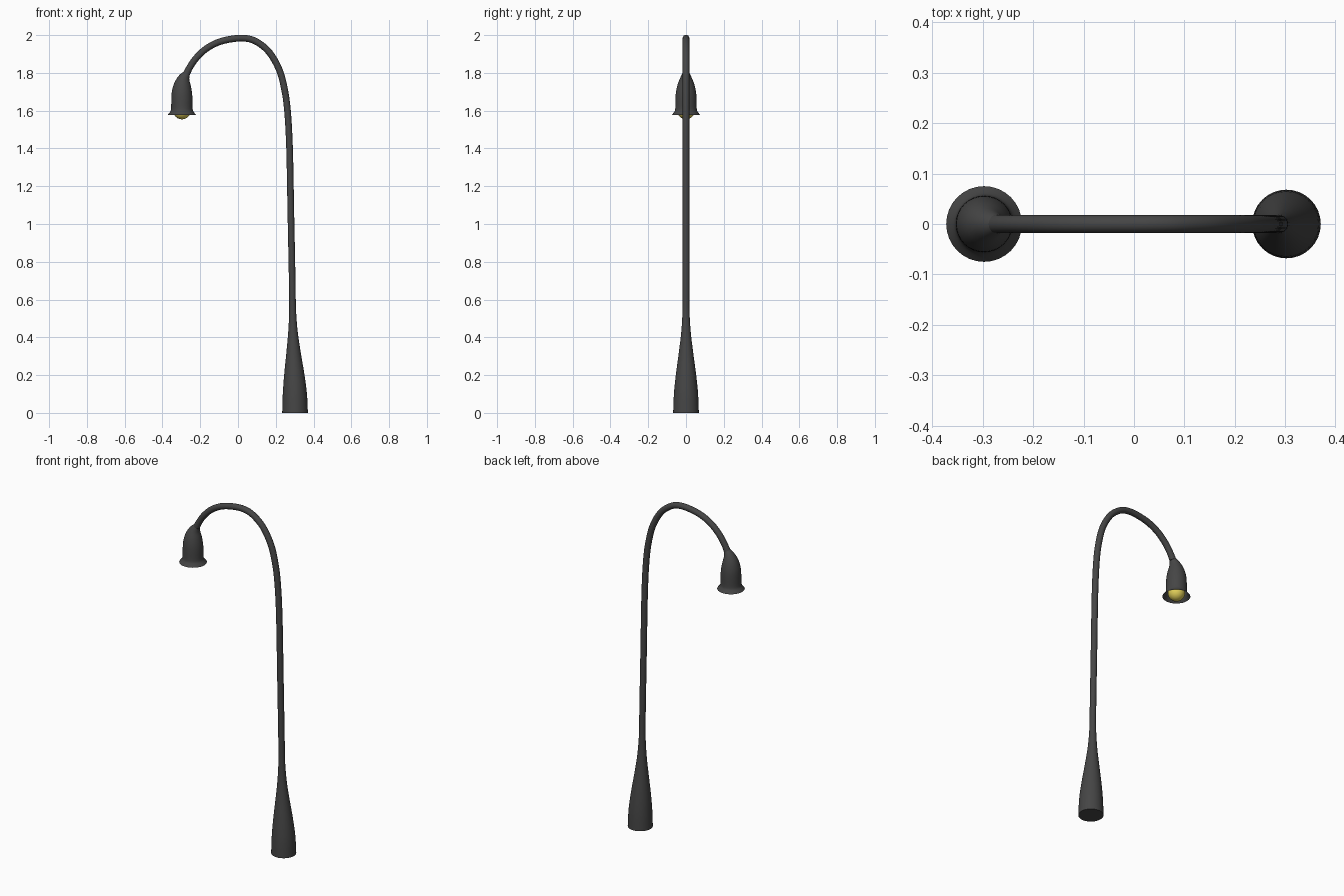
import bpy, bmesh, math
from mathutils import Vector

if "Cube" in bpy.data.objects:
    bpy.data.objects.remove(bpy.data.objects["Cube"])


def material(name, color):
    m = bpy.data.materials.new(name)
    m.diffuse_color = color
    m.use_nodes = True
    m.node_tree.nodes["Principled BSDF"].inputs["Base Color"].default_value = m.diffuse_color
    return m


def catmull(pts, steps):
    # smooth interpolation of (x, z, radius) stations
    p = [Vector(q) for q in pts]
    p = [2 * p[0] - p[1]] + p + [2 * p[-1] - p[-2]]
    out = []
    for i in range(1, len(p) - 2):
        a, b, c, d = p[i - 1:i + 3]
        for k in range(steps):
            t = k / steps
            out.append(0.5 * (2 * b + (c - a) * t + (2 * a - 5 * b + 4 * c - d) * t * t
                              + (3 * b - a - 3 * c + d) * t ** 3))
    return out + [p[-2]]


def sweep(name, pts, steps, mat, cap_start=False, sides=32):
    # round tube of varying radius along a path in the xz plane
    st = catmull(pts, steps)
    bm = bmesh.new()
    rings = []
    for i, s in enumerate(st):
        a, b = st[max(i - 1, 0)], st[min(i + 1, len(st) - 1)]
        t = Vector((b.x - a.x, 0, b.y - a.y)).normalized()
        if i in (0, len(st) - 1) and abs(t.z) > 0.9:
            t = Vector((0, 0, math.copysign(1, t.z)))
        n = Vector((t.z, 0, -t.x))
        ring = []
        for k in range(sides):
            w = 2 * math.pi * k / sides
            ring.append(bm.verts.new(Vector((s.x, 0, s.y)) + s.z *
                                     (n * math.cos(w) + Vector((0, math.sin(w), 0)))))
        rings.append(ring)
    for r, q in zip(rings, rings[1:]):
        for k in range(sides):
            j = (k + 1) % sides
            bm.faces.new((r[k], r[j], q[j], q[k]))
    if cap_start:
        bm.faces.new(rings[0][::-1])
    bmesh.ops.recalc_face_normals(bm, faces=bm.faces)
    me = bpy.data.meshes.new(name)
    bm.to_mesh(me)
    bm.free()
    ob = bpy.data.objects.new(name, me)
    bpy.context.collection.objects.link(ob)
    finish(ob, mat)
    return ob


def finish(ob, mat):
    ob.data.materials.append(mat)
    bpy.ops.object.select_all(action='DESELECT')
    ob.select_set(True)
    bpy.context.view_layer.objects.active = ob
    bpy.ops.object.shade_smooth_by_angle(angle=math.radians(50))


dark = material("dark_metal", (0.06, 0.06, 0.06, 1))
yellow = material("bulb_yellow", (0.75, 0.62, 0.1, 1))

# Post: flared foot, slim pole and curved arm
sweep("post", [
    (0.302, 0.0, 0.068), (0.301, 0.1, 0.064), (0.298, 0.2, 0.054), (0.294, 0.32, 0.038),
    (0.291, 0.43, 0.025), (0.289, 0.55, 0.018), (0.287, 0.7, 0.0175), (0.28, 1.05, 0.0175),
    (0.273, 1.4, 0.0175), (0.262, 1.6, 0.0175), (0.245, 1.72, 0.0175), (0.217, 1.82, 0.0175),
    (0.165, 1.91, 0.0175), (0.1, 1.964, 0.0175), (0.04, 1.983, 0.0175), (-0.03, 1.98, 0.0175),
    (-0.105, 1.962, 0.0175), (-0.17, 1.927, 0.0175), (-0.22, 1.88, 0.0175),
    (-0.252, 1.835, 0.0175), (-0.272, 1.797, 0.0185)], 4, dark, cap_start=True)

# Bell-shaped lamp shade, open at the bottom
sweep("lamp_shade", [
    (-0.272, 1.797, 0.0185), (-0.286, 1.772, 0.031), (-0.294, 1.74, 0.044),
    (-0.297, 1.7, 0.053), (-0.297, 1.66, 0.056), (-0.297, 1.61, 0.057),
    (-0.297, 1.594, 0.062), (-0.297, 1.578, 0.075)], 3, dark)

# Glowing bulb peeking out of the shade
bpy.ops.mesh.primitive_uv_sphere_add(segments=32, ring_count=16, radius=0.046,
                                     location=(-0.297, 0, 1.6))
bulb = bpy.context.object
bulb.name = "bulb"
finish(bulb, yellow)
